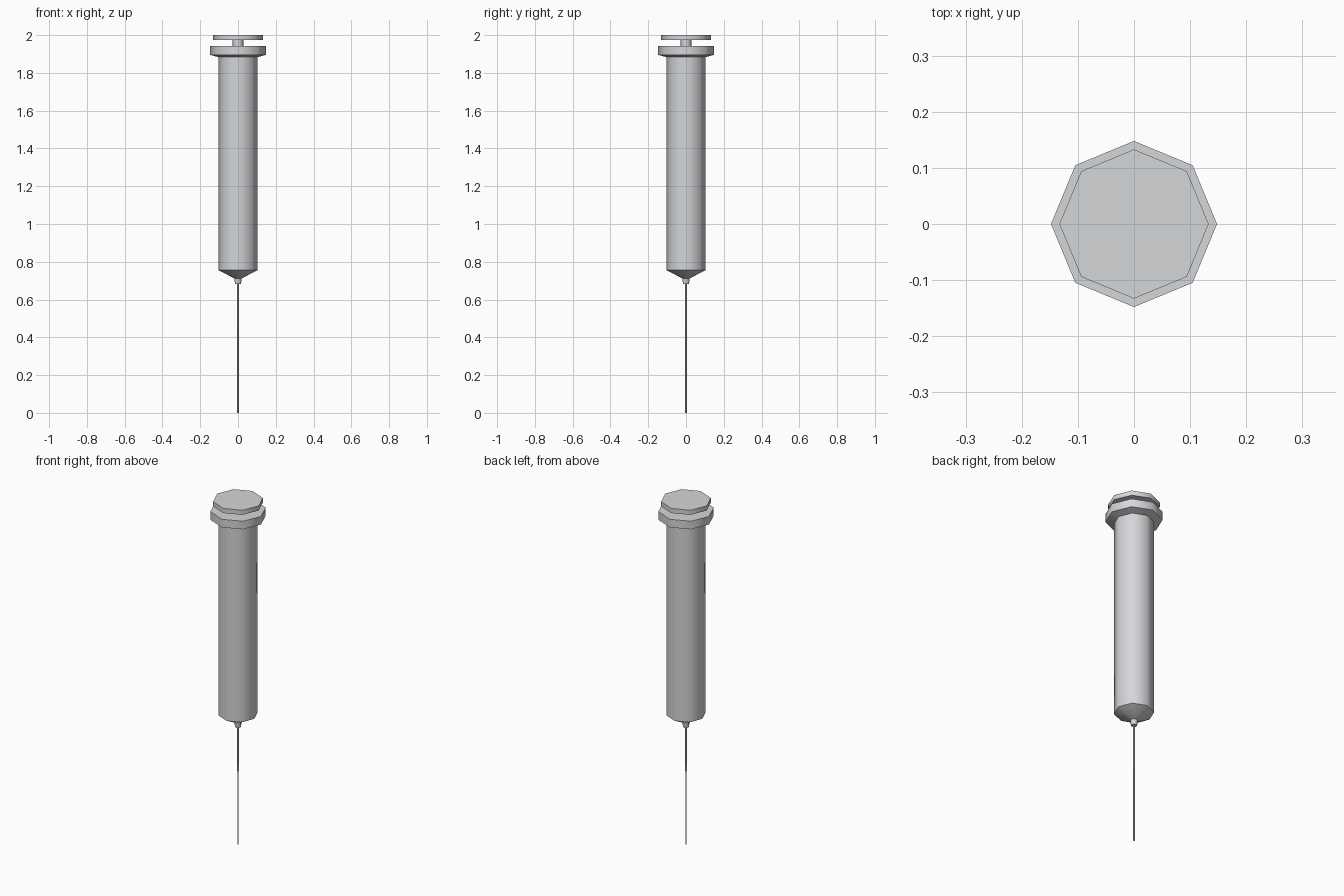
import bpy, bmesh, math

cube = bpy.data.objects.get("Cube")
if cube:
    bpy.data.objects.remove(cube, do_unlink=True)


def make_material(name, rgb):
    mat = bpy.data.materials.new(name)
    mat.use_nodes = True
    mat.diffuse_color = (*rgb, 1)
    mat.node_tree.nodes["Principled BSDF"].inputs["Base Color"].default_value = (*rgb, 1)
    return mat


grey = make_material("light grey", (0.66, 0.67, 0.69))


def lathe(name, profile, sides=8):
    """Closed solid of revolution from (radius, height) pairs, bottom to top."""
    bm = bmesh.new()
    rings = []
    for r, z in profile:
        angles = [2 * math.pi * i / sides for i in range(sides)]
        rings.append([bm.verts.new((r * math.cos(a), r * math.sin(a), z)) for a in angles])
    for low, high in zip(rings, rings[1:]):
        for i in range(sides):
            j = (i + 1) % sides
            bm.faces.new((low[i], low[j], high[j], high[i]))
    bm.faces.new(rings[0][::-1])
    bm.faces.new(rings[-1])
    mesh = bpy.data.meshes.new(name)
    bm.to_mesh(mesh)
    bm.free()
    mesh.materials.append(grey)
    obj = bpy.data.objects.new(name, mesh)
    bpy.context.collection.objects.link(obj)
    # Rounded sides, crisp rims
    bpy.ops.object.select_all(action="DESELECT")
    obj.select_set(True)
    bpy.context.view_layer.objects.active = obj
    bpy.ops.object.shade_smooth_by_angle(angle=math.radians(50))
    return obj


# Barrel with conical nose and flared finger flange
lathe("barrel", [(0.018, 0.711), (0.104, 0.756), (0.104, 1.883),
                 (0.148, 1.896), (0.148, 1.943)])

# Plunger rod and thumb plate
lathe("plunger_rod", [(0.028, 1.93), (0.028, 1.98)])
lathe("thumb_plate", [(0.133, 1.973), (0.133, 2.0)])

# Needle hub, sleeve and needle
lathe("needle_hub", [(0.016, 0.682), (0.02, 0.715)])
lathe("needle_sleeve", [(0.005, 0.425), (0.005, 0.69)])
lathe("needle", [(0.004, 0.0), (0.004, 0.43)])
